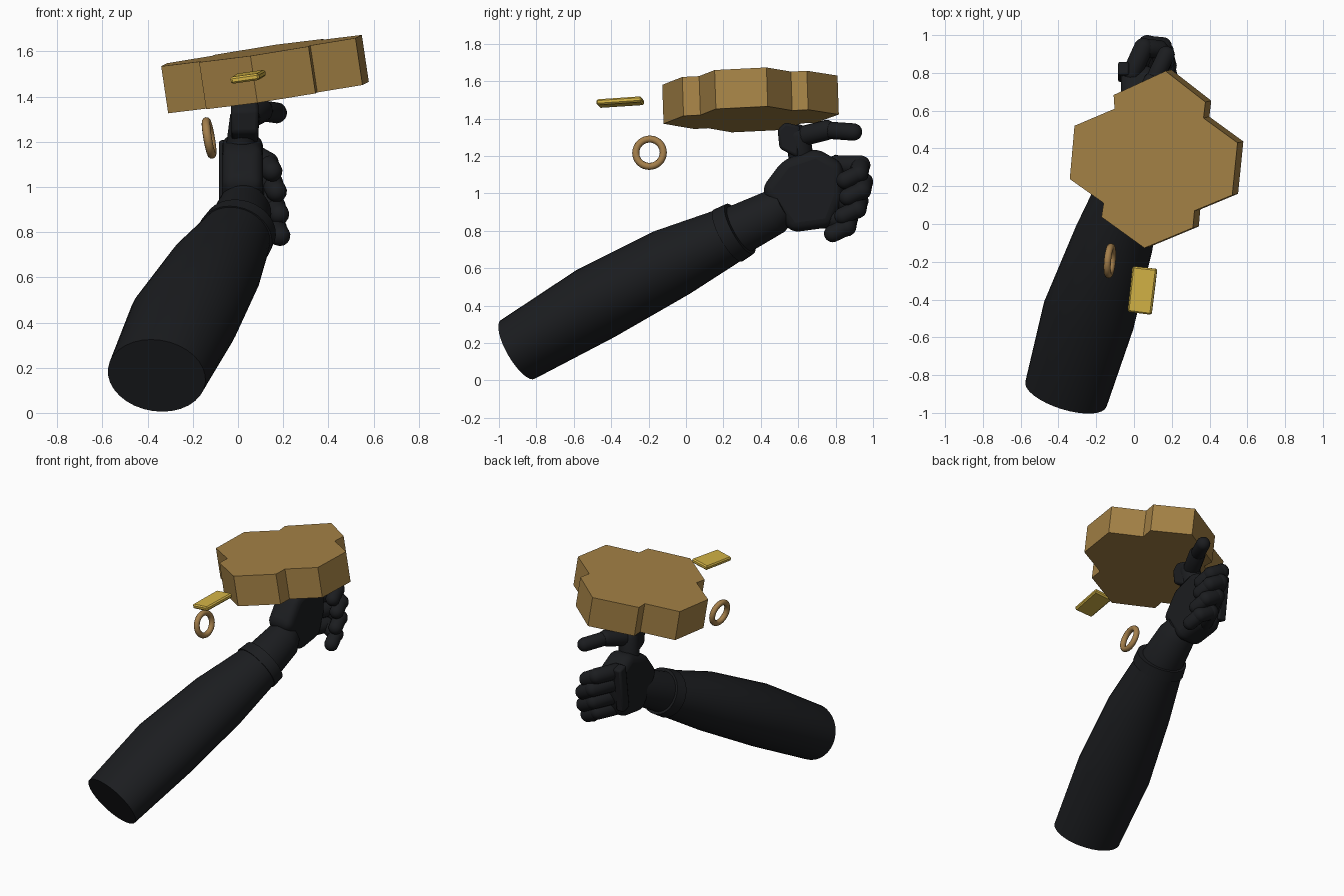
import bpy, bmesh, math
from mathutils import Vector, Matrix

if "Cube" in bpy.data.objects:
    bpy.data.objects.remove(bpy.data.objects["Cube"])


def material(name, rgb):
    m = bpy.data.materials.new(name)
    m.diffuse_color = (*rgb, 1)
    m.use_nodes = True
    m.node_tree.nodes["Principled BSDF"].inputs["Base Color"].default_value = m.diffuse_color
    return m


BLACK = material("black_cloth", (0.011, 0.012, 0.014))
BROWN = material("bronze", (0.37, 0.22, 0.06))
GOLD = material("gold", (0.65, 0.45, 0.06))
COPPER = material("copper", (0.37, 0.21, 0.07))


def finish(bm, name, mat, smooth=True, bevel=0, segments=2):
    bmesh.ops.recalc_face_normals(bm, faces=bm.faces)
    me = bpy.data.meshes.new(name)
    bm.to_mesh(me)
    bm.free()
    ob = bpy.data.objects.new(name, me)
    bpy.context.collection.objects.link(ob)
    me.materials.append(mat)
    bpy.ops.object.select_all(action='DESELECT')
    ob.select_set(True)
    bpy.context.view_layer.objects.active = ob
    if bevel:
        b = ob.modifiers.new("bevel", 'BEVEL')
        b.width, b.segments = bevel, segments
        b.limit_method = 'ANGLE'
    if smooth:
        bpy.ops.object.shade_smooth_by_angle(angle=math.radians(35))
    return ob


def loft(name, stations, axis, mat, n=32):
    """Elliptical sections (centre, half width, half height) square to the axis."""
    w = Vector(axis).normalized()
    u = w.cross(Vector((0, 0, 1))).normalized()
    v = u.cross(w)
    bm = bmesh.new()
    rings = []
    for c, a, b in stations:
        rings.append([bm.verts.new(Vector(c) + u * a * math.cos(t) + v * b * math.sin(t))
                      for t in (2 * math.pi * i / n for i in range(n))])
    for r, s in zip(rings, rings[1:]):
        for i in range(n):
            bm.faces.new((r[i], r[(i + 1) % n], s[(i + 1) % n], s[i]))
    bm.faces.new(rings[0])
    bm.faces.new(rings[-1])
    return finish(bm, name, mat)


def prism(name, points, offset, mat, **kw):
    bm = bmesh.new()
    face = bm.faces.new([bm.verts.new(p) for p in points])
    ext = bmesh.ops.extrude_face_region(bm, geom=[face], use_keep_orig=True)
    verts = [e for e in ext['geom'] if isinstance(e, bmesh.types.BMVert)]
    bmesh.ops.translate(bm, verts=verts, vec=offset)
    return finish(bm, name, mat, **kw)


def digit(name, path, radii):
    """Finger made of capsule joints along a path."""
    bm = bmesh.new()
    for p, q, r in zip(path, path[1:], radii):
        p, q = Vector(p), Vector(q)
        d = q - p
        rot = d.to_track_quat('Z', 'Y').to_matrix()
        new = bmesh.ops.create_uvsphere(bm, u_segments=14, v_segments=9, radius=r)['verts']
        for v in new:
            far = v.co.z > 0
            v.co = rot @ v.co + (q if far else p)
    return finish(bm, name, BLACK)


# Forearm sleeve, wrist band and glove cuff
AXIS = (0.36, 1.155, 0.63)
loft("sleeve", [((-0.36, -0.9, 0.165), 0.225, 0.18),
                ((-0.24, -0.485, 0.41), 0.247, 0.205),
                ((-0.105, -0.075, 0.63), 0.212, 0.192),
                ((-0.005, 0.255, 0.79), 0.158, 0.148)], AXIS, BLACK)
loft("wrist_band", [((-0.015, 0.225, 0.775), 0.15, 0.14),
                    ((-0.015, 0.225, 0.775), 0.172, 0.158),
                    ((0.007, 0.288, 0.81), 0.167, 0.152),
                    ((0.007, 0.288, 0.81), 0.14, 0.13)], AXIS, BLACK)
loft("glove_cuff", [((-0.01, 0.24, 0.785), 0.145, 0.138),
                    ((0.03, 0.47, 0.9), 0.122, 0.12),
                    ((0.03, 0.53, 0.94), 0.095, 0.095)], AXIS, BLACK)

# Palm, with the plate across the knuckles
palm = [(0.40, 1.02), (0.52, 1.18), (0.70, 1.24), (0.84, 1.16), (0.84, 0.98),
        (0.78, 0.82), (0.56, 0.79)]
prism("palm", [(-0.07, y, z) for y, z in palm], (0.18, 0, 0), BLACK, bevel=0.05, segments=4)
guard = [(0.79, 1.21), (0.86, 1.19), (0.82, 0.88), (0.75, 0.90)]
prism("knuckle_guard", [(-0.085, y, z) for y, z in guard], (0.06, 0, 0), BLACK, bevel=0.012)

# Curled fingers
knuckles = [("index_finger", 0.80, 1.15, 0.0), ("middle_finger", 0.815, 1.06, 0.02),
            ("ring_finger", 0.79, 0.96, 0.03), ("little_finger", 0.735, 0.865, 0.035)]
for name, y, z, x in knuckles:
    digit(name, [(x - 0.01, y, z), (x + 0.05, y + 0.133, z), (x + 0.13, y + 0.125, z - 0.045),
                 (x + 0.15, y + 0.05, z - 0.08)], (0.053, 0.051, 0.047))

# Thumb stretched out under the plate
digit("thumb", [(0.01, 0.62, 1.15), (0.03, 0.60, 1.30), (0.10, 0.75, 1.338),
                (0.17, 0.895, 1.328)], (0.068, 0.055, 0.047))
pad = [(0.50, 1.24), (0.49, 1.34), (0.53, 1.38), (0.61, 1.36), (0.60, 1.19)]
prism("thumb_guard", [(-0.03, y, z) for y, z in pad], (0.12, 0, 0), BLACK, bevel=0.015)

# Large lobed plate, tilted
outline = [(0.167, 0.81), (0.378, 0.646), (0.368, 0.561), (0.548, 0.43), (0.52, 0.153),
           (0.32, 0.07), (0.312, -0.02), (0.055, -0.127), (-0.172, 0.037), (-0.161, 0.111),
           (-0.34, 0.238), (-0.315, 0.52), (-0.103, 0.61), (-0.108, 0.683)]
prism("lobed_plate", [(x, y, 1.58 + 0.149 * (x - 0.055) + 0.035 * (y + 0.127))
                      for x, y in outline], (0.031, 0.007, -0.208), BROWN, smooth=False)

# Small gold tag
tag = [(-0.009, -0.224), (0.121, -0.238), (0.091, -0.481), (-0.035, -0.465)]
prism("gold_tag", [(x, y, 1.503 + 0.149 * (x - 0.045) + 0.05 * (y + 0.35)) for x, y in tag],
      (0.004, 0.001, -0.03), GOLD, smooth=False, bevel=0.008, segments=1)

# Loose ring
bpy.ops.mesh.primitive_torus_add(major_radius=0.074, minor_radius=0.019,
                                 major_segments=32, minor_segments=12)
ring = bpy.context.object
ring.name = "loose_ring"
ring.data.materials.append(COPPER)
ring.matrix_world = (Matrix.Translation((-0.128, -0.195, 1.217)) @
                     Vector((1, -0.09, 0.17)).to_track_quat('Z', 'Y').to_matrix().to_4x4())
bpy.ops.object.shade_smooth_by_angle(angle=math.radians(40))
